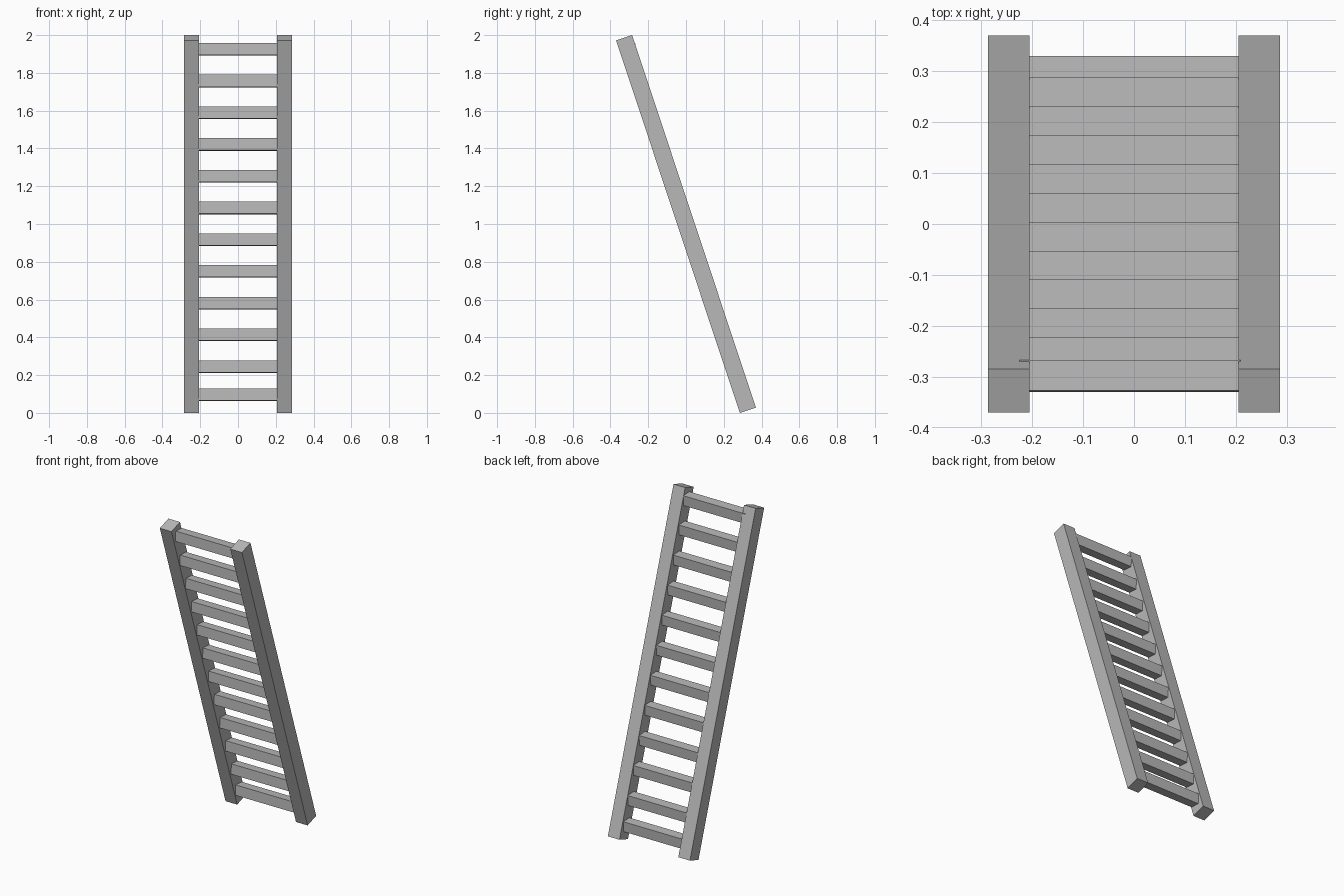
import bpy
from math import atan2, radians

cube = bpy.data.objects.get("Cube")
if cube:
    bpy.data.objects.remove(cube, do_unlink=True)

# Single plain grey
grey = bpy.data.materials.new("plain_grey")
grey.use_nodes = True
colour = (0.48, 0.48, 0.48, 1)
grey.diffuse_color = colour
grey.node_tree.nodes["Principled BSDF"].inputs["Base Color"].default_value = colour


def box(name, centre, size, tilt):
    """Flat-faced box tilted about the x axis."""
    bpy.ops.mesh.primitive_cube_add(size=1, location=centre, rotation=(tilt, 0, 0))
    obj = bpy.context.object
    obj.name = name
    obj.scale = size
    obj.data.materials.append(grey)
    return obj


# Two long square rails leaning towards the front
lean = atan2(0.655, 1.972)
for side, x in (("left", 0.246), ("right", -0.246)):
    box(side + "_rail", (x, 0, 1), (0.081, 0.0896, 2.078), lean)

# Evenly spaced rungs, with the end ones set slightly inwards
RUNGS = 12
for i in range(RUNGS):
    y = -0.2545 + 0.0567 * (i - 1)
    z = 1.925 - 0.168 * i
    if i == 0:
        y = -0.2985
    elif i == RUNGS - 1:
        y, z = 0.2985, 0.096
    box(f"rung_{i + 1}", (-0.008, y, z), (0.434, 0.06, 0.064), radians(-3))
